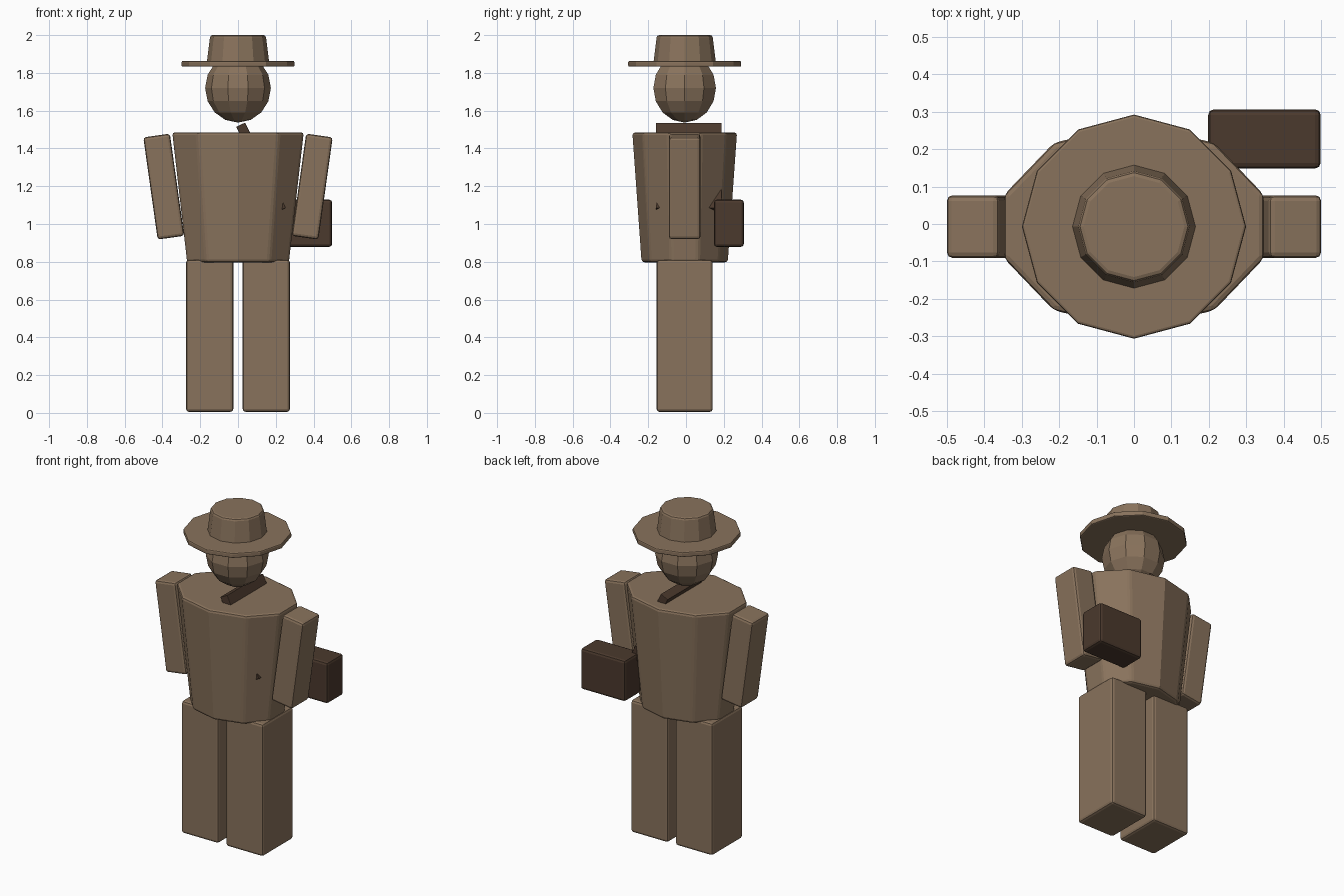
import bpy, bmesh, math
from mathutils import Matrix

if "Cube" in bpy.data.objects:
    bpy.data.objects.remove(bpy.data.objects["Cube"])

YC = -0.007  # shared depth centre of the figure


def material(name, rgb):
    m = bpy.data.materials.new(name)
    m.diffuse_color = (*rgb, 1)
    m.use_nodes = True
    m.node_tree.nodes["Principled BSDF"].inputs["Base Color"].default_value = m.diffuse_color
    return m


brown = material("light_brown", (0.25, 0.17, 0.107))
dark = material("dark_leather", (0.07, 0.041, 0.026))


def add_object(name, bm, mat, bevel=0.0):
    bmesh.ops.recalc_face_normals(bm, faces=bm.faces)
    mesh = bpy.data.meshes.new(name)
    bm.to_mesh(mesh)
    bm.free()
    mesh.materials.append(mat)
    obj = bpy.data.objects.new(name, mesh)
    bpy.context.collection.objects.link(obj)
    if bevel:
        mod = obj.modifiers.new("soft_edges", 'BEVEL')
        mod.width = bevel
        mod.segments = 2
        mod.limit_method = 'ANGLE'
        mod.angle_limit = math.radians(32)
    return obj


def box(name, centre, size, mat, bevel, tilt=0.0):
    bm = bmesh.new()
    bmesh.ops.create_cube(bm, size=1, matrix=Matrix.Translation(centre)
                          @ Matrix.Rotation(math.radians(tilt), 4, 'Y')
                          @ Matrix.Diagonal((*size, 1)))
    return add_object(name, bm, mat, bevel)


def loft(name, rings, sides, mat, bevel=0.0, start=90):
    """Stack of elliptical rings (radius x, radius y, z), capped at both ends."""
    bm = bmesh.new()
    loops = []
    for rx, ry, z in rings:
        angles = [math.radians(start + 360 * i / sides) for i in range(sides)]
        loops.append([bm.verts.new((rx * math.cos(a), YC + ry * math.sin(a), z))
                      for a in angles])
    for low, high in zip(loops, loops[1:]):
        for i in range(sides):
            j = (i + 1) % sides
            bm.faces.new((low[i], low[j], high[j], high[i]))
    bm.faces.new(loops[0][::-1])
    bm.faces.new(loops[-1])
    bmesh.ops.remove_doubles(bm, verts=bm.verts, dist=0.0005)
    return add_object(name, bm, mat, bevel)


# legs and arms, mirrored left and right
for side, s in (("left", -1), ("right", 1)):
    box(side + "_leg", (s * 0.15, YC, 0.408), (0.25, 0.297, 0.805), brown, 0.015)
    box(side + "_arm", (s * 0.393, YC, 1.198), (0.142, 0.167, 0.546),
        brown, 0.015, tilt=s * 8)

# tapered ten-sided torso
loft("torso", [(0.283, 0.228, 0.797), (0.366, 0.277, 1.485)], 10, brown, 0.015)

# faceted head
head_rings = []
for i in range(9):
    a = math.pi * i / 8
    r = max(0.174 * math.sin(a), 0.0001)
    head_rings.append((r, r, 1.72 - 0.183 * math.cos(a)))
loft("head", head_rings, 10, brown, start=0)

# hat
loft("hat_brim", [(0.299, 0.299, 1.833), (0.299, 0.299, 1.863)], 12, brown, 0.007)
loft("hat_crown", [(0.167, 0.167, 1.84), (0.147, 0.147, 2.0)], 12, brown, 0.012)

# shoulder strap running through the torso, and the bag behind the hip
box("bag_strap", (0.122, 0.015, 1.3), (0.052, 0.347, 0.5), dark, 0.003, tilt=-25.5)
box("bag", (0.348, 0.227, 1.004), (0.3, 0.158, 0.25), dark, 0.015)
